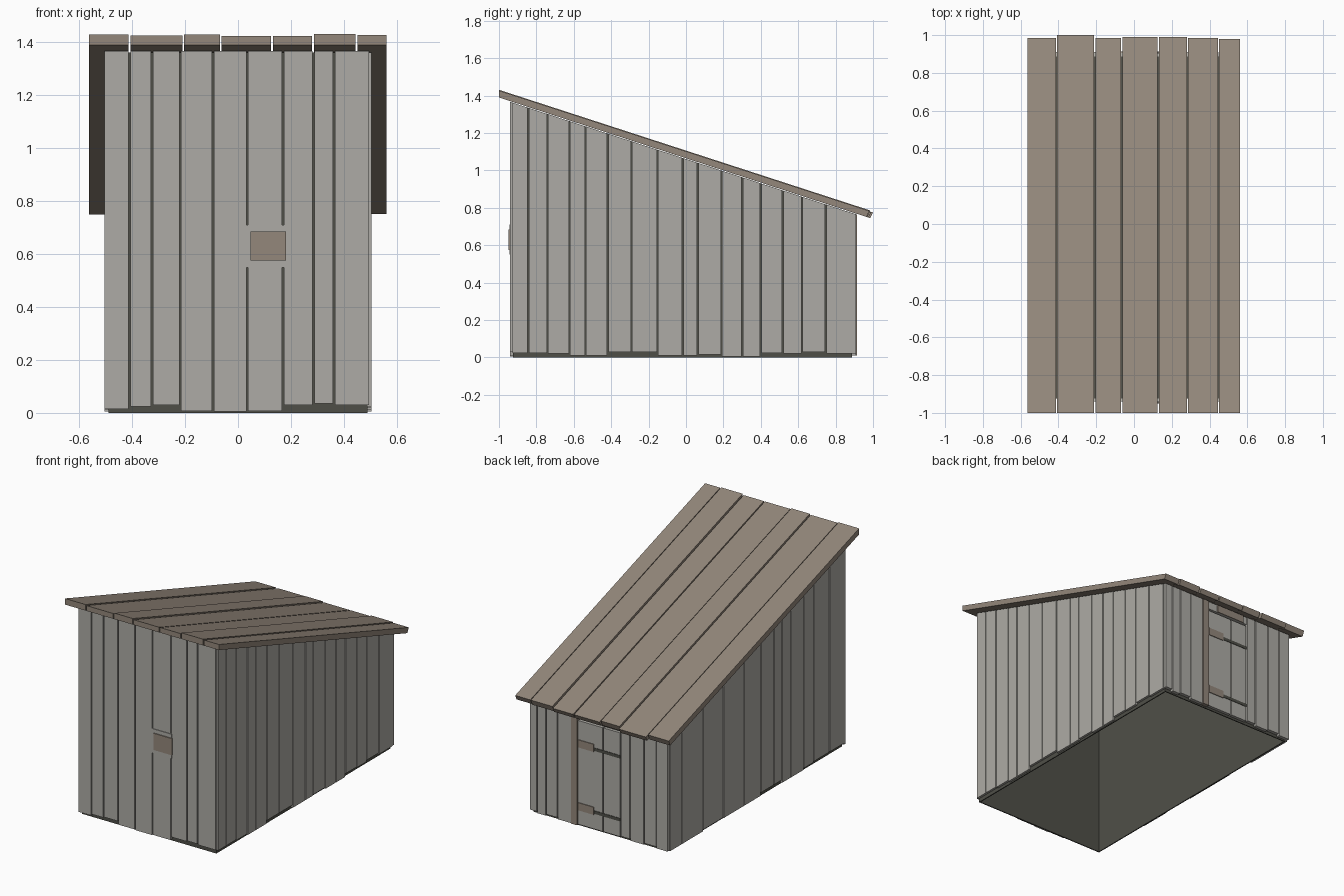
import bpy
import bmesh

if "Cube" in bpy.data.objects:
    bpy.data.objects.remove(bpy.data.objects["Cube"], do_unlink=True)


def material(name, srgb):
    color = [(c / 255) ** 2.2 for c in srgb] + [1]
    m = bpy.data.materials.new(name)
    m.use_nodes = True
    m.diffuse_color = color
    m.node_tree.nodes["Principled BSDF"].inputs["Base Color"].default_value = color
    return m


GREY = material("weathered grey wood", (172, 170, 164))
BROWN = material("brown wood", (146, 134, 122))
DARK = material("dark lining", (80, 80, 73))
GAP = 0.007


def under(y):
    """Height of the roof underside at depth y."""
    return 1.065 - 0.325 * y


def prism(bm, x0, x1, profile):
    """Extrude a y-z profile from x0 to x1."""
    ends = [[bm.verts.new((x, y, z)) for y, z in profile] for x in (x0, x1)]
    bm.faces.new(ends[0])
    bm.faces.new(ends[1][::-1])
    n = len(profile)
    for i in range(n):
        j = (i + 1) % n
        bm.faces.new((ends[0][i], ends[1][i], ends[1][j], ends[0][j]))


def board(bm, x0, x1, y0, y1, z0, z1=None):
    """Upright board; with no top height it is cut to the roof slope."""
    tops = [z1 if z1 else under(y) - 0.004 for y in (y0, y1)]
    prism(bm, x0, x1, [(y0, z0), (y1, z0), (y1, tops[1]), (y0, tops[0])])


def finish(name, bm, mat):
    bmesh.ops.recalc_face_normals(bm, faces=bm.faces)
    mesh = bpy.data.meshes.new(name)
    bm.to_mesh(mesh)
    bm.free()
    mesh.materials.append(mat)
    ob = bpy.data.objects.new(name, mesh)
    bpy.context.scene.collection.objects.link(ob)
    return ob


def single(name, mat, *dims):
    bm = bmesh.new()
    board(bm, *dims)
    return finish(name, bm, mat)


def spans(edges):
    """Neighbouring edge pairs, narrowed by the gap between boards."""
    return [(a + GAP / 2, b - GAP / 2) for a, b in zip(edges, edges[1:])]


# Dark lining shell, open at the bottom
shell = single("lining", DARK, -0.49, 0.49, -0.925, 0.888, 0)
bm = bmesh.new()
bm.from_mesh(shell.data)
bmesh.ops.delete(bm, geom=[f for f in bm.faces if f.normal.z < -0.9], context="FACES")
bm.to_mesh(shell.data)
bm.free()
solid = shell.modifiers.new("thickness", "SOLIDIFY")
solid.thickness = 0.01
solid.offset = -1

# Front wall boards
edges = [-0.508, -0.41, -0.325, -0.218, -0.095, 0.035, 0.17, 0.285, 0.363, 0.499]
feet = [0.015, 0.025, 0.03, 0.008, 0.005, 0.008, 0.03, 0.035, 0.03]
bm = bmesh.new()
for (a, b), z in zip(spans(edges), feet):
    board(bm, a, b, -0.94, -0.925, z)
finish("front_wall_boards", bm, GREY)

# Side wall boards
left = [-0.93, -0.843, -0.741, -0.623, -0.537, -0.419, -0.291, -0.152, -0.018,
        0.063, 0.19, 0.30, 0.40, 0.518, 0.62, 0.748, 0.89]
right = [-0.93, -0.775, -0.61, -0.506, -0.37, -0.28, -0.196, -0.06,
         0.115, 0.33, 0.54, 0.766, 0.89]
feet = [0.025, 0.025, 0.02, 0.01, 0.01, 0.03, 0.03, 0.01,
        0.01, 0.015, 0.005, 0.005, 0.025, 0.02, 0.03, 0.02]
for name, edges, x in (("left", left, 0.49), ("right", right, -0.505)):
    bm = bmesh.new()
    for (a, b), z in zip(spans(edges), feet):
        board(bm, x, x + 0.015, a, b, z)
    finish(name + "_wall_boards", bm, GREY)

# Back wall boards on both sides of the door
bm = bmesh.new()
for edges in ([-0.505, -0.42, -0.33, -0.23, -0.16], [0.2, 0.30, 0.385, 0.45, 0.505]):
    for i, (a, b) in enumerate(spans(edges)):
        board(bm, a, b, 0.888, 0.91, 0.01 + 0.01 * (i % 2))
finish("back_wall_boards", bm, GREY)

# Door with header, jamb and battens
single("door_header", GREY, -0.16, 0.155, 0.888, 0.905, 0.715)
single("header_plate", BROWN, -0.13, 0.08, 0.905, 0.912, 0.715)
single("door_jamb", BROWN, 0.155, 0.2, 0.888, 0.915, 0.01)
bm = bmesh.new()
for a, b in spans([-0.158, -0.03, 0.155]):
    board(bm, a, b, 0.888, 0.908, 0.015, 0.70)
finish("door_boards", bm, GREY)
for name, z in (("lower", 0.135), ("upper", 0.55)):
    single(name + "_batten", BROWN, 0.035, 0.15, 0.905, 0.913, z - 0.025, z + 0.025)
    single(name + "_batten_slot", DARK, -0.155, 0.035, 0.905, 0.911, z - 0.018, z + 0.002)

# Front hatch: backing plate and cover
single("hatch_backing", GREY, 0.03, 0.176, -0.944, -0.936, 0.55, 0.71)
single("hatch_cover", BROWN, 0.048, 0.182, -0.95, -0.942, 0.575, 0.685)

# Roof boards running down the slope
edges = [-0.567, -0.41, -0.207, -0.065, 0.128, 0.283, 0.447, 0.564]
ends = [0.985, 1.0, 0.985, 0.99, 0.99, 0.985, 0.98]
thick = [0.04, 0.035, 0.04, 0.034, 0.034, 0.041, 0.037]
bm = bmesh.new()
for (a, b), y, t in zip(spans(edges), ends, thick):
    low = y - 0.015
    prism(bm, a, b, [(-1, under(-1)), (low, under(low)), (y, under(y) + t), (-1, under(-1) + t)])
finish("roof_boards", bm, BROWN)
